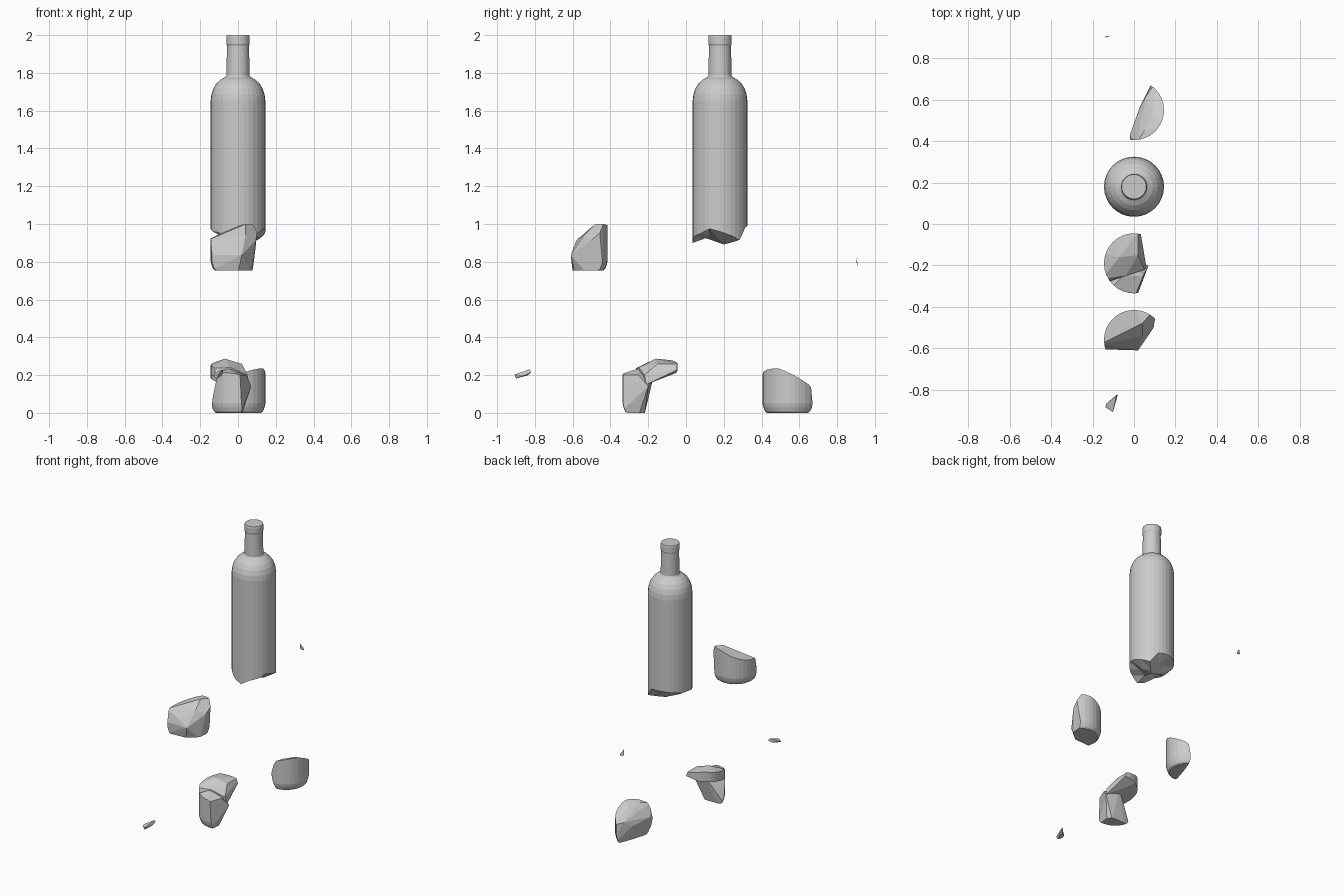
import bpy, bmesh, math
from mathutils import Vector

if "Cube" in bpy.data.objects:
    bpy.data.objects.remove(bpy.data.objects["Cube"])

SEG = 32
LIFT = 0.755          # upper row of fragments is raised by this


def finish(bm, name, loc=(0, 0, 0)):
    bmesh.ops.recalc_face_normals(bm, faces=bm.faces)
    me = bpy.data.meshes.new(name)
    bm.to_mesh(me)
    bm.free()
    ob = bpy.data.objects.new(name, me)
    ob.location = loc
    bpy.context.collection.objects.link(ob)
    return ob


def ring(bm, r, z, n=SEG):
    zs = z if isinstance(z, list) else [z] * n
    return [bm.verts.new((r * math.cos(2 * math.pi * i / n),
                          r * math.sin(2 * math.pi * i / n), zs[i])) for i in range(n)]


def bridge(bm, a, b):
    n = len(a)
    for i in range(n):
        j = (i + 1) % n
        bm.faces.new((a[i], a[j], b[j], b[i]))


def hull(name, pts, loc=(0, 0, 0)):
    bm = bmesh.new()
    for p in pts:
        bm.verts.new(p)
    bmesh.ops.convex_hull(bm, input=bm.verts[:])
    bmesh.ops.delete(bm, geom=[v for v in bm.verts if not v.link_faces], context='VERTS')
    return finish(bm, name, loc)


def boolean(ob, other, op):
    m = ob.modifiers.new("cut", 'BOOLEAN')
    m.operation, m.object, m.solver = op, other, 'EXACT'
    bpy.context.view_layer.update()
    bpy.context.view_layer.objects.active = ob
    bpy.ops.object.modifier_apply(modifier=m.name)
    bpy.data.objects.remove(other)


def bottle_base():
    bm = bmesh.new()
    rings = [ring(bm, r, z) for r, z in
             [(0.122, 0), (0.132, 0.008), (0.14, 0.028), (0.145, 0.05), (0.145, 0.4)]]
    for a, b in zip(rings, rings[1:]):
        bridge(bm, a, b)
    bm.faces.new(rings[0])
    bm.faces.new(rings[-1])
    return finish(bm, "base_helper")


# Upper bottle: lathed walls above a jagged broken rim
bm = bmesh.new()
keys = [0.96, 0.94, 0.915, 0.985, 0.99, 0.99, 0.985, 0.975,
        0.975, 0.96, 0.955, 0.92, 0.90, 0.935, 0.95, 0.975]
rim = []
for i in range(16):
    rim += [keys[i], (keys[i] + keys[(i + 1) % 16]) / 2]
rings = [ring(bm, 0.145, rim)]
for r, z in [(0.145, 1.65), (0.141, 1.685), (0.13, 1.718), (0.113, 1.745), (0.091, 1.765),
             (0.066, 1.778), (0.062, 1.785), (0.058, 1.945), (0.062, 1.953),
             (0.062, 1.99), (0.059, 2.0)]:
    rings.append(ring(bm, r, z))
for a, b in zip(rings, rings[1:]):
    bridge(bm, a, b)
bm.faces.new(rings[-1])
# rough underside of the break
inner = ring(bm, 0.075, [0.91, 0.90, 0.95, 0.965, 0.93, 0.96, 0.925, 0.94], 8)
centre = bm.verts.new((0.02, 0.02, 0.892))
for i in range(8):
    a, b = inner[i], inner[(i + 1) % 8]
    o = [rings[0][(4 * i + k) % SEG] for k in range(5)]
    bm.faces.new((centre, a, b))
    for p, q, t in ((0, 1, a), (1, 2, a), (2, 3, b), (3, 4, b)):
        bm.faces.new((o[p], o[q], t))
    bm.faces.new((a, o[2], b))
finish(bm, "upper_bottle", (0, 0.18, 0))

# Back fragment of the base (raised)
back = bottle_base()
back.name = "base_fragment_back"
boolean(back, hull("cutter", [
    (-.16, -.04, -.01), (.0, -.03, -.01), (.07, .03, -.01), (.08, .17, -.01), (-.16, .17, -.01),
    (.02, -.05, .08), (-.15, -.045, .08), (-.16, -.02, .16), (-.05, -.035, .12),
    (-.06, .03, .2), (.04, .02, .185), (.095, .06, .16), (.11, .16, .245),
    (.04, .08, .245), (.0, .17, .235), (-.16, .17, .17)]), 'INTERSECT')
back.location = (0, -0.56, LIFT)

# Right fragment of the base
right = bottle_base()
right.name = "base_fragment_right"
boolean(right, hull("cutter", [
    (.02, -.17, -.01), (.01, -.1, -.01), (.04, .0, -.01), (.085, .11, -.01), (.1, .16, -.01),
    (.17, .08, -.01), (.17, -.13, -.01), (-.02, -.16, .1), (-.02, -.12, .13), (.03, .02, .1),
    (.06, .07, .14), (.01, -.16, .21), (.05, -.1, .22), (.1, -.15, .235),
    (.16, -.07, .245), (.09, -.03, .215), (.17, .05, .19), (.11, .14, .13)]), 'INTERSECT')
right.location = (0, 0.55, 0)

# Front fragment: a leg of base carrying an overhanging slab
front = hull("base_fragment_front", [
    (-.16, -.17, -.01), (.01, -.17, -.01), (.02, -.06, -.01), (.0, -.03, -.01),
    (-.1, -.03, -.01), (-.16, -.04, -.01), (.03, -.08, .1), (-.1, -.02, .1),
    (.07, -.01, .14), (.045, -.06, .2), (-.02, .02, .2),
    (-.16, -.17, .2), (.0, -.17, .2), (-.05, -.06, .235)])
boolean(front, hull("slab", [
    (-.16, -.1, .17), (-.16, -.08, .235), (-.04, -.06, .24), (.05, -.03, .2), (.06, -.02, .15),
    (-.02, .02, .18), (-.1, .03, .19), (-.16, .08, .205), (-.08, .16, .22), (.03, .16, .235),
    (.02, .15, .26), (-.1, .15, .275), (.02, .04, .26), (-.07, .03, .287), (-.16, .05, .255)]), 'UNION')
boolean(front, bottle_base(), 'INTERSECT')
front.location = (0, -0.19, 0)

# Two tiny splinters
hull("splinter_front", [
    (-.078, -.82, .215), (-.085, -.828, .23), (-.135, -.868, .205), (-.137, -.885, .197),
    (-.102, -.908, .203), (-.11, -.9, .182), (-.085, -.85, .2), (-.1, -.84, .198)])
hull("splinter_back", [
    (-.14, .905, .785), (-.132, .902, .815), (-.138, .9, .825),
    (-.115, .908, .775), (-.112, .909, .79)])
